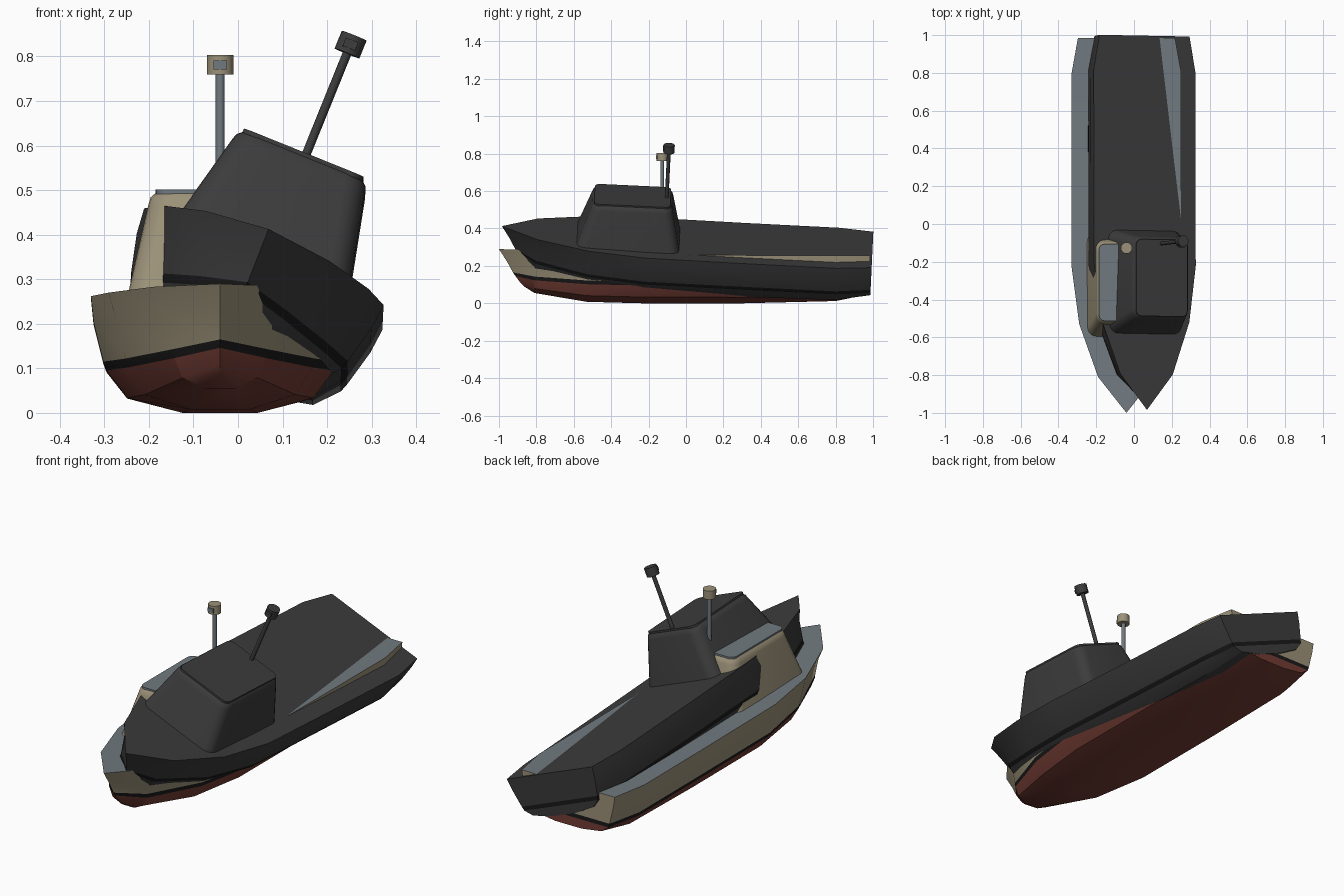
import bpy, bmesh, math
from mathutils import Matrix, Vector

if "Cube" in bpy.data.objects:
    bpy.data.objects.remove(bpy.data.objects["Cube"])


def material(name, rgb):
    m = bpy.data.materials.new(name)
    m.diffuse_color = (*rgb, 1)
    m.use_nodes = True
    m.node_tree.nodes["Principled BSDF"].inputs["Base Color"].default_value = m.diffuse_color
    return m


TAN = material("tan paint", (0.33, 0.285, 0.19))
RED = material("red bottom paint", (0.17, 0.045, 0.034))
BLACK = material("black stripe", (0.010, 0.010, 0.010))
GREY = material("blue grey deck", (0.165, 0.195, 0.215))
DARK = material("charcoal", (0.045, 0.045, 0.045))


def finish(name, bm, mats, matrix, angle=30):
    bmesh.ops.remove_doubles(bm, verts=bm.verts, dist=1e-5)
    bmesh.ops.recalc_face_normals(bm, faces=bm.faces)
    mesh = bpy.data.meshes.new(name)
    bm.to_mesh(mesh)
    bm.free()
    for m in mats:
        mesh.materials.append(m)
    ob = bpy.data.objects.new(name, mesh)
    bpy.context.collection.objects.link(ob)
    ob.matrix_world = matrix
    bpy.ops.object.select_all(action='DESELECT')
    ob.select_set(True)
    bpy.context.view_layer.objects.active = ob
    bpy.ops.object.shade_smooth_by_angle(angle=math.radians(angle))
    return ob


# Hull stations: y, half width, deck z, stripe z, keel z, fullness below the deck
STATIONS = [
    (-0.81, 0.15, 0.283, 0.143, 0.055, 0.78),
    (-0.53, 0.25, 0.270, 0.122, 0.008, 0.94),
    (-0.23, 0.29, 0.262, 0.115, 0.000, 1.0),
    (0.30, 0.29, 0.257, 0.112, 0.000, 1.0),
    (0.80, 0.29, 0.255, 0.111, 0.012, 1.0),
    (0.985, 0.257, 0.255, 0.115, 0.050, 0.98),
]
# Raked stem from deck down to keel: y, z
STEM = [(-1.0, 0.29), (-0.955, 0.22), (-0.925, 0.165), (-0.912, 0.146),
        (-0.885, 0.11), (-0.865, 0.09)]


def half_section(y, w, deck, stripe, keel, full):
    low = stripe - 0.02
    return [Vector((w, y, deck)),
            Vector((w * 0.98 * (0.3 + 0.7 * full), y, stripe + 0.6 * (deck - stripe))),
            Vector((w * 0.905 * full, y, stripe)),
            Vector((w * 0.88 * full, y, low)),
            Vector((w * 0.72 * full, y, keel + 0.35 * (low - keel))),
            Vector((w * 0.29 * full, y, keel))]


def hull(name, mats, matrix):
    """Loft of mirrored sections; material slots: topside, stripe, bottom, deck."""
    bm = bmesh.new()
    halves = [[Vector((0, y, z)) for y, z in STEM]]
    halves += [half_section(*s) for s in STATIONS]
    rings = []
    for h in halves:
        loop = h + [Vector((-p.x, p.y, p.z)) for p in reversed(h)]
        rings.append([bm.verts.new(p) for p in loop])
    row_slot = [0, 0, 1, 2, 2, 2, 2, 2, 1, 0, 0, 3]

    def add(verts, slot):
        bm.faces.new(verts).material_index = slot

    for i, (a, b) in enumerate(zip(rings, rings[1:])):
        for k in range(12):
            n = (k + 1) % 12
            if i == 0 and k in (5, 11):   # stem closes to a point
                add([a[k], b[k], b[n]], row_slot[k])
            else:
                add([a[k], a[n], b[n], b[k]], row_slot[k])
    # Transom, banded like the sides
    t = rings[-1]
    for k in range(5):
        add([t[k], t[k + 1], t[10 - k], t[11 - k]], row_slot[k])
    return finish(name, bm, mats, matrix, 24)


def rounded_ring(bm, half, y0, y1, z, r, seg=5):
    verts = []
    corners = [(half - r, y1 - r), (r - half, y1 - r), (r - half, y0 + r), (half - r, y0 + r)]
    for q, (cx, cy) in enumerate(corners):
        for s in range(seg + 1):
            a = math.pi / 2 * (q + s / seg)
            verts.append(bm.verts.new((cx + r * math.cos(a), cy + r * math.sin(a), z)))
    return verts


def rounded_loft(name, levels, mat, matrix):
    bm = bmesh.new()
    rings = [rounded_ring(bm, *lv) for lv in levels]
    for a, b in zip(rings, rings[1:]):
        for k in range(len(a)):
            n = (k + 1) % len(a)
            bm.faces.new([a[k], a[n], b[n], b[k]])
    bm.faces.new(rings[0])
    bm.faces.new(rings[-1])
    return finish(name, bm, [mat], matrix, 35)


def cylinder(name, y, r, z0, z1, mat, matrix, sides=16):
    bm = bmesh.new()
    bmesh.ops.create_cone(bm, cap_ends=True, segments=sides, radius1=r, radius2=r, depth=z1 - z0,
                          matrix=Matrix.Translation((0, y, (z0 + z1) / 2)))
    return finish(name, bm, [mat], matrix, 35)


def boat(prefix, side, stripe, bottom, deck, matrix):
    hull(prefix + "_hull", [side, stripe, bottom, deck], matrix)
    # Tapered wheelhouse with rounded edges
    rounded_loft(prefix + "_cabin", [
        (0.212, -0.605, -0.045, 0.245, 0.05),
        (0.161, -0.528, -0.092, 0.468, 0.05),
        (0.156, -0.522, -0.097, 0.484, 0.048),
        (0.144, -0.511, -0.108, 0.494, 0.04)], side, matrix)
    rounded_loft(prefix + "_roof", [
        (0.145, -0.513, -0.106, 0.491, 0.03),
        (0.145, -0.513, -0.106, 0.501, 0.03)], deck, matrix)
    # Mast with lamp housing and its front pane
    cylinder(prefix + "_mast", -0.127, 0.01, 0.49, 0.77, deck, matrix, 12)
    cylinder(prefix + "_lamp", -0.127, 0.03, 0.76, 0.803, side, matrix)
    bm = bmesh.new()
    bmesh.ops.create_cube(bm, size=1, matrix=Matrix.Translation((0, -0.156, 0.781))
                          @ Matrix.Diagonal((0.03, 0.008, 0.02, 1)))
    finish(prefix + "_lamp_pane", bm, [deck], matrix)


# Upright painted boat
boat("painted", TAN, BLACK, RED, GREY, Matrix.Translation((-0.04, 0, 0)))
# Heeled charcoal boat, bow slightly raised
heel = (Matrix.Translation((-0.04, 0.002, 0.097))
        @ Matrix.Rotation(math.radians(-2.7), 4, 'X')
        @ Matrix.Rotation(math.radians(22), 4, 'Y'))
boat("charcoal", DARK, BLACK, DARK, DARK, heel)
